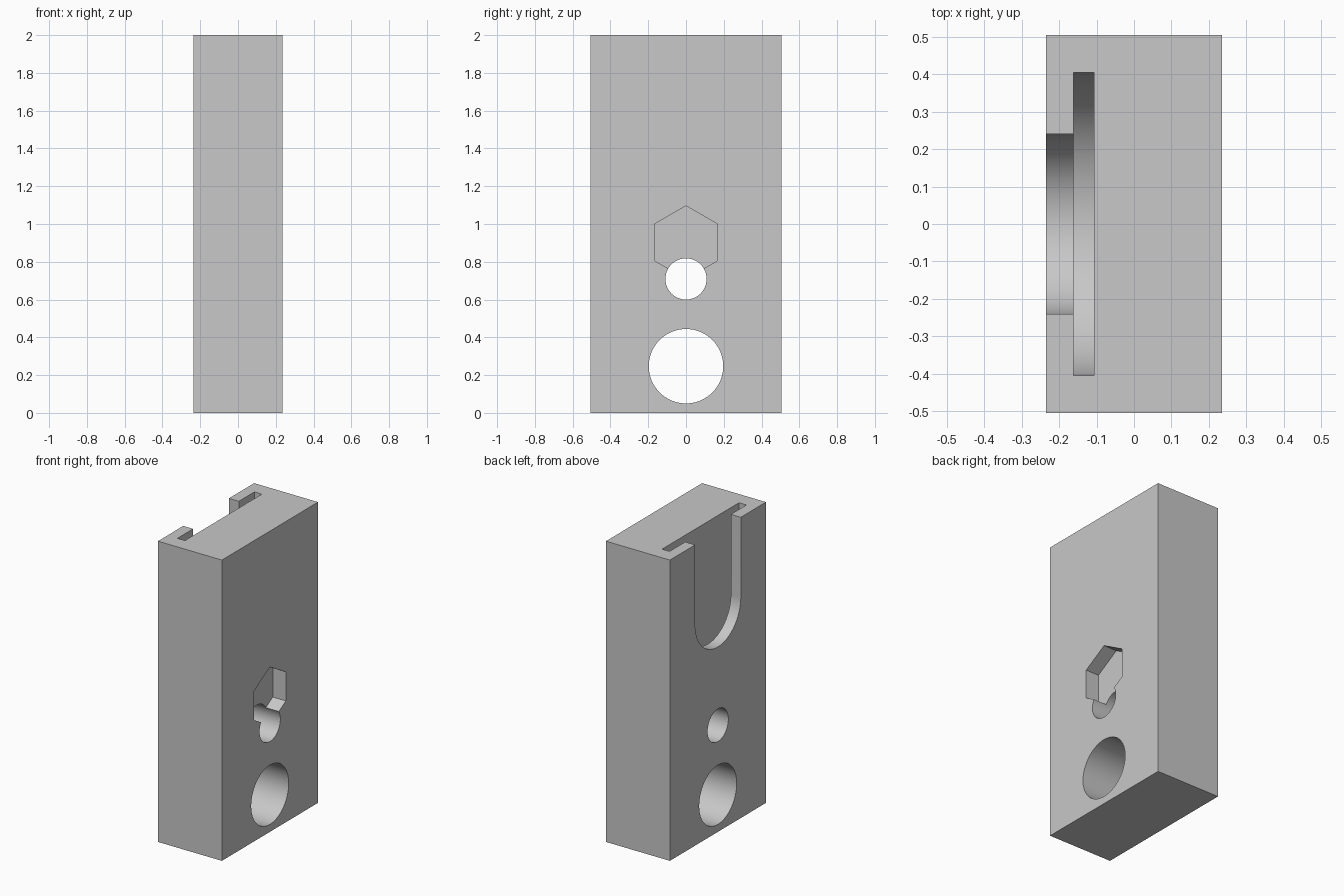
import bpy
import bmesh
from math import cos, sin, pi

if "Cube" in bpy.data.objects:
    bpy.data.objects.remove(bpy.data.objects["Cube"], do_unlink=True)

HALF_X, HALF_Y, HEIGHT = 0.235, 0.505, 2.0

grey = bpy.data.materials.new("plain grey")
grey.use_nodes = True
COLOUR = (0.58, 0.58, 0.58, 1)
grey.diffuse_color = COLOUR
grey.node_tree.nodes["Principled BSDF"].inputs["Base Color"].default_value = COLOUR


def prism(name, profile, x0, x1):
    """Extrude a closed (y, z) profile along x."""
    bm = bmesh.new()
    face = bm.faces.new([bm.verts.new((x0, y, z)) for y, z in profile])
    out = bmesh.ops.extrude_face_region(bm, geom=[face])
    moved = [v for v in out["geom"] if isinstance(v, bmesh.types.BMVert)]
    bmesh.ops.translate(bm, verts=moved, vec=(x1 - x0, 0, 0))
    bmesh.ops.recalc_face_normals(bm, faces=bm.faces)
    mesh = bpy.data.meshes.new(name)
    bm.to_mesh(mesh)
    bm.free()
    mesh.materials.append(grey)
    obj = bpy.data.objects.new(name, mesh)
    bpy.context.collection.objects.link(obj)
    return obj


def ring(radius, z, sides):
    """Regular polygon with one corner at the top."""
    return [(radius * sin(2 * pi * i / sides), z + radius * cos(2 * pi * i / sides))
            for i in range(sides)]


def u_shape(radius, z, top, steps=48):
    """Slot with a round bottom, open at the top."""
    arc = [(-radius * cos(pi * i / steps), z - radius * sin(pi * i / steps))
           for i in range(steps + 1)]
    return arc + [(radius, top), (-radius, top)]


# Main block
block = prism("block", [(-HALF_Y, 0), (HALF_Y, 0), (HALF_Y, HEIGHT), (-HALF_Y, HEIGHT)],
              -HALF_X, HALF_X)

# Through holes, hexagonal pocket, and T-shaped slot
cutters = [
    prism("large_hole_cutter", ring(0.197, 0.247, 96), -0.4, 0.4),
    prism("small_hole_cutter", ring(0.109, 0.709, 64), -0.4, 0.4),
    prism("hex_pocket_cutter", ring(0.193, 0.903, 6), HALF_X - 0.096, 0.4),
    prism("wide_slot_cutter", u_shape(0.404, 1.47, 2.2), -0.162, -0.107),
    prism("narrow_slot_cutter", u_shape(0.24, 1.47, 2.2), -0.4, -0.13),
]

bpy.context.view_layer.objects.active = block
block.select_set(True)
for cutter in cutters:
    mod = block.modifiers.new(cutter.name, "BOOLEAN")
    mod.operation = "DIFFERENCE"
    mod.solver = "EXACT"
    mod.object = cutter
    bpy.ops.object.modifier_apply(modifier=mod.name)
for cutter in cutters:
    bpy.data.objects.remove(cutter, do_unlink=True)

# Smooth curved walls, crisp edges
bpy.ops.object.select_all(action="DESELECT")
block.select_set(True)
bpy.ops.object.shade_smooth_by_angle(angle=pi / 6)
